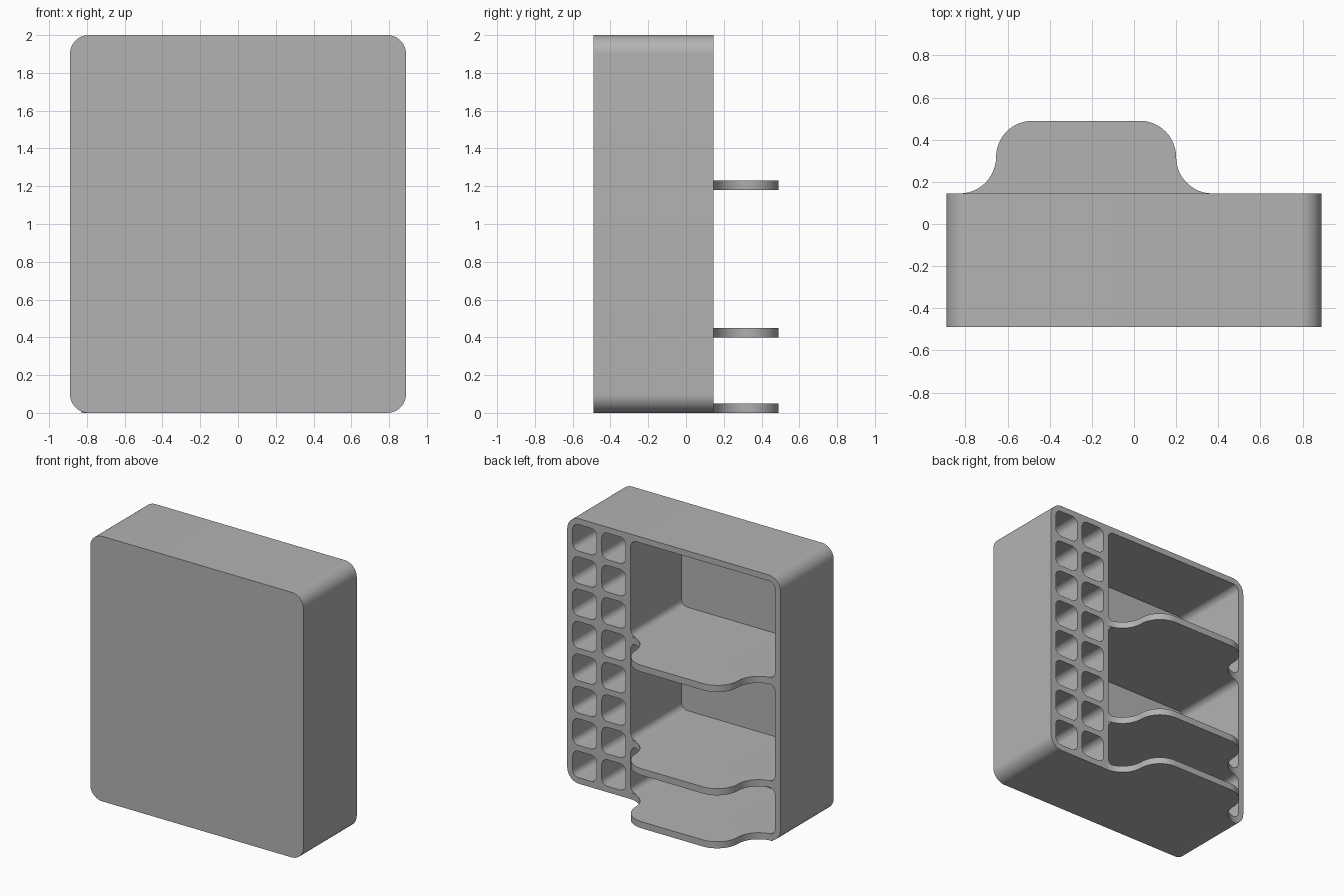
import bpy, bmesh
from math import cos, sin, pi, radians

cube = bpy.data.objects.get("Cube")
if cube:
    bpy.data.objects.remove(cube, do_unlink=True)

grey = bpy.data.materials.new("plain grey")
grey.use_nodes = True
COLOUR = (0.45, 0.45, 0.45, 1)
grey.diffuse_color = COLOUR
grey.node_tree.nodes["Principled BSDF"].inputs["Base Color"].default_value = COLOUR

W, FRONT, RIM, TIP = 0.89, -0.49, 0.145, 0.49
WALL, PANEL, SHELF = 0.045, 0.03, 0.05


def arc(cx, cy, r, start, end, steps=12):
    """Points along an arc, angles in degrees."""
    angles = [radians(start + (end - start) * i / steps) for i in range(steps + 1)]
    return [(cx + r * cos(a), cy + r * sin(a)) for a in angles]


def rounded_rect(x0, x1, z0, z1, r):
    return (arc(x1 - r, z1 - r, r, 0, 90) + arc(x0 + r, z1 - r, r, 90, 180)
            + arc(x0 + r, z0 + r, r, 180, 270) + arc(x1 - r, z0 + r, r, 270, 360))


def add_prism(bm, base, offset):
    """Extrude a closed outline of 3D points along an offset."""
    face = bm.faces.new([bm.verts.new(p) for p in base])
    out = bmesh.ops.extrude_face_region(bm, geom=[face])
    verts = [v for v in out["geom"] if isinstance(v, bmesh.types.BMVert)]
    bmesh.ops.translate(bm, verts=verts, vec=offset)


def make_object(name, bm):
    bmesh.ops.recalc_face_normals(bm, faces=bm.faces)
    mesh = bpy.data.meshes.new(name)
    bm.to_mesh(mesh)
    bm.free()
    mesh.materials.append(grey)
    obj = bpy.data.objects.new(name, mesh)
    bpy.context.collection.objects.link(obj)
    return obj


def select(obj):
    bpy.ops.object.select_all(action="DESELECT")
    obj.select_set(True)
    bpy.context.view_layer.objects.active = obj


# Solid case with rounded corners
bm = bmesh.new()
add_prism(bm, [(x, FRONT, z) for x, z in rounded_rect(-W, W, 0, 2, 0.1)],
          (0, RIM - FRONT, 0))
case = make_object("case", bm)

# Openings: three wide bays, then two columns of eight small pockets
shelf_heights = [0, 0.40, 1.18]
bay_tops = [0.40, 1.18, 2 - WALL]
openings = [(-W + WALL, 0.36, z + SHELF, top) for z, top in zip(shelf_heights, bay_tops)]
pocket = 0.2
gap = (2 - 2 * WALL - 8 * pocket) / 7
for x in (0.402, W - WALL - pocket):
    for row in range(8):
        z = WALL + row * (pocket + gap)
        openings.append((x, x + pocket, z, z + pocket))

bm = bmesh.new()
for x0, x1, z0, z1 in openings:
    add_prism(bm, [(x, FRONT + PANEL, z) for x, z in rounded_rect(x0, x1, z0, z1, 0.05)],
              (0, RIM - FRONT, 0))
cutter = make_object("openings_cutter", bm)
cutter.hide_render = True

cut = case.modifiers.new("openings", "BOOLEAN")
cut.operation = "DIFFERENCE"
cut.solver = "EXACT"
cut.object = cutter
select(case)
bpy.ops.object.modifier_apply(modifier=cut.name)
bpy.data.objects.remove(cutter, do_unlink=True)

# Shelf lips: flared at the rim, rounded at the tip
r = (TIP - RIM) / 2
left, right, mid = -0.655, 0.2, RIM + r
lip_outline = (arc(left - r, mid, r, 270, 360) + arc(left + r, mid, r, 180, 90)
               + arc(right - r, mid, r, 90, 0) + arc(right + r, mid, r, 180, 270))
# Neighbouring arcs share their end points
lip_outline = [p for i, p in enumerate(lip_outline)
               if i == 0 or abs(p[0] - lip_outline[i - 1][0]) + abs(p[1] - lip_outline[i - 1][1]) > 1e-5]

parts = [case]
for name, z in zip(("lower", "middle", "upper"), shelf_heights):
    bm = bmesh.new()
    add_prism(bm, [(x, y, z) for x, y in lip_outline], (0, 0, SHELF))
    parts.append(make_object(name + "_shelf_lip", bm))

for part in parts:
    select(part)
    bpy.ops.object.shade_smooth_by_angle(angle=radians(30))
